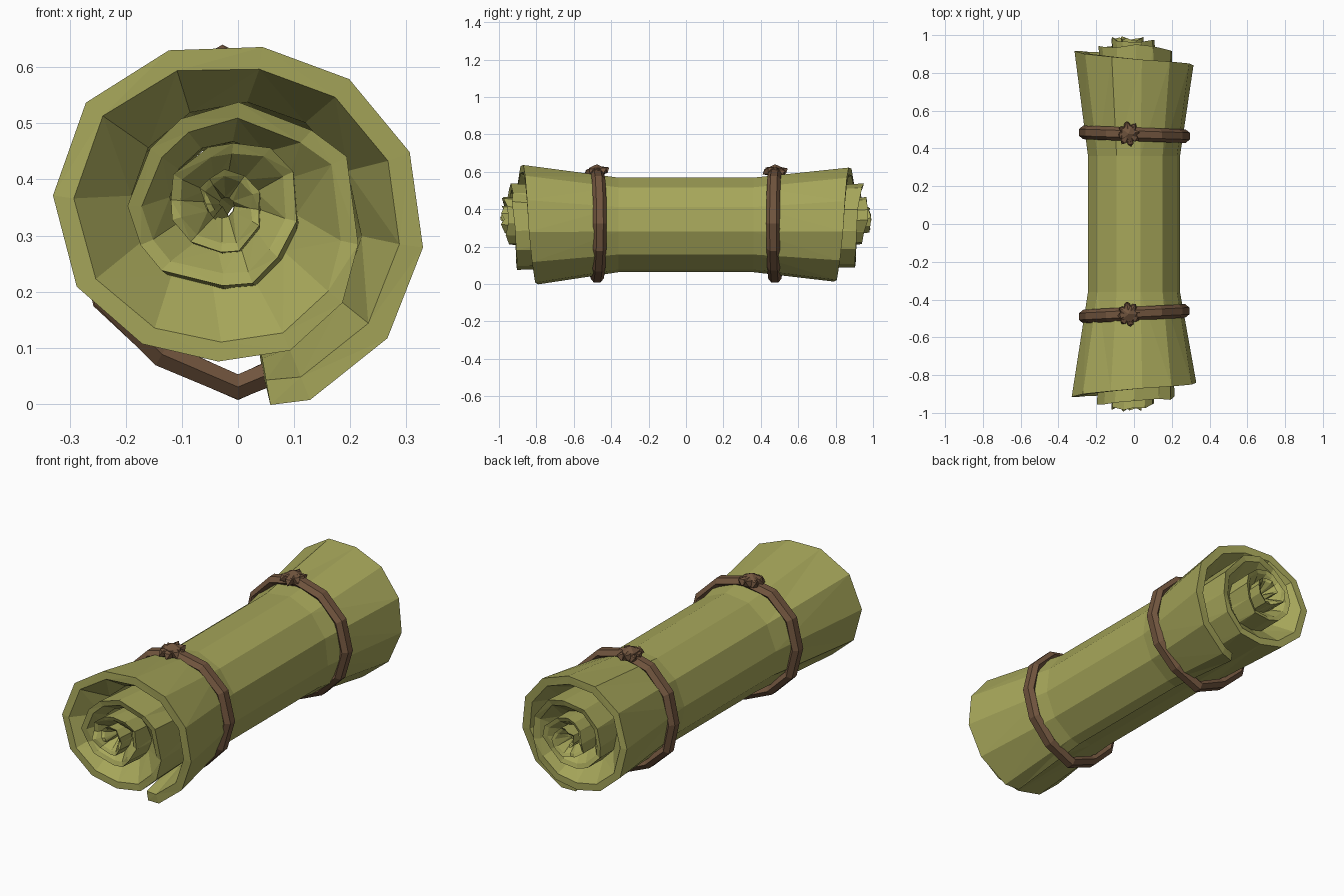
import bpy, bmesh, math, random
from mathutils import Vector, Matrix

if "Cube" in bpy.data.objects:
    bpy.data.objects.remove(bpy.data.objects["Cube"])

random.seed(4)


def material(name, col):
    m = bpy.data.materials.new(name)
    m.diffuse_color = (*col, 1)
    m.use_nodes = True
    m.node_tree.nodes["Principled BSDF"].inputs["Base Color"].default_value = m.diffuse_color
    return m


GREEN = material("olive cloth", (0.385, 0.385, 0.103))
BROWN = material("brown cord", (0.165, 0.09, 0.048))


def finish(bm, name, mat):
    bmesh.ops.recalc_face_normals(bm, faces=bm.faces)
    me = bpy.data.meshes.new(name)
    bm.to_mesh(me)
    bm.free()
    me.materials.append(mat)
    ob = bpy.data.objects.new(name, me)
    bpy.context.collection.objects.link(ob)
    return ob


def interp(table, k):
    for (a, va), (b, vb) in zip(table, table[1:]):
        if k <= b:
            return va + (vb - va) * (k - a) / (b - a)
    return table[-1][1]


def loft(bm, rings, closed):
    """Skin a row of closed vertex loops."""
    loops = [[bm.verts.new(p) for p in r] for r in rings]
    n = len(loops[0])
    pairs = list(zip(loops, loops[1:])) + ([(loops[-1], loops[0])] if closed else [])
    for a, b in pairs:
        for i in range(n):
            j = (i + 1) % n
            bm.faces.new((a[i], a[j], b[j], b[i]))
    if not closed:
        bm.faces.new(loops[0])
        bm.faces.new(loops[-1])


# Rolled mat: spiral sheet, 12 steps per turn, flaring at both ends.
# Tables map spiral step -> radius at the rim, radius in the middle, half length.
END_R = [(0, .332), (1, .343), (3, .333), (4, .33), (6, .314), (8, .344), (9, .333), (10, .31),
         (11, .277), (12, .252), (13, .248), (18, .205), (24, .15), (36, .085), (47, .03), (59, .008)]
MID_R = [(0, .246), (9, .246), (12, .222), (24, .14), (36, .07), (47, .02)]
LENGTH = [(0, .79), (3, .84), (6, .87), (9, .915), (13, .9), (18, .945), (24, .95),
          (30, .98), (36, .98), (47, .99)]
SHIFT = [(0, 0), (13, 0), (24, 1), (47, 1)]


def sheet_ring(k):
    ang = math.radians(-80 if k == 0 else -98 + 30 * k)
    thick = interp([(0, .045), (12, .035), (24, .022), (47, .01)], k)
    inner = k > 14
    c, cn = interp(SHIFT, k), interp(SHIFT, k + 12)

    def end(s):
        wob = random.uniform(-.13, .13) if inner else 0
        dr = random.uniform(-.009, .009) if inner else 0
        dy = random.uniform(-.016, .01) if inner else 0
        size = 1 if s < 0 else .955

        def at(r, y, a, c):
            return Vector((-.025 * c + r * math.cos(a), s * y, .325 + .03 * c + r * math.sin(a)))

        r, y = interp(END_R, k) * size + dr, min(1, interp(LENGTH, k) + dy)
        # valley where this layer meets the next one inwards
        rv = interp(END_R, k + 12) * size - .004
        yv = .6 if k < 3 else y - interp([(3, .15), (12, .09), (24, .06), (47, .08)], k)
        return [at(r, y, ang + wob, c), at(r - thick, y - (.008 if inner else 0), ang + wob, c),
                at(min(rv, r - thick), yv, ang, cn)]

    def mid(s, off):
        r = interp(MID_R, k) - off
        return Vector((r * math.cos(ang), s * .36, .315 + 1.04 * r * math.sin(ang) + .01 * c))

    f, b = end(-1), end(1)
    return f[::-1] + [mid(-1, 0), mid(1, 0)] + b + [mid(1, thick), mid(-1, thick)]


bm = bmesh.new()
loft(bm, [sheet_ring(k) for k in range(48)], False)
bmesh.ops.triangulate(bm, faces=bm.faces)
finish(bm, "rolled_mat", GREEN)

# Cord loops, tilted slightly, with a point sagging at the bottom
for side, tag in ((-1, "front"), (1, "back")):
    bm = bmesh.new()
    rings = []
    for i in range(12):
        a = math.radians(-90 + 30 * i)
        core = .272 + (.018 if i == 0 else 0) + random.uniform(-.004, .004)
        y0 = side * .475 + (.015 if side < 0 else -.01) * math.cos(a)
        ring = []
        for j in range(6):
            b = math.radians(60 * j + 30)
            r = core + .026 * math.cos(b)
            ring.append(Vector((r * math.cos(a), y0 + .036 * math.sin(b), .323 + r * math.sin(a))))
        rings.append(ring)
    loft(bm, rings, True)
    finish(bm, tag + "_cord", BROWN)

    # Knot: lumpy core with crossed loops of cord
    bm = bmesh.new()
    at = Matrix.Translation((-.028, side * .477, .602))
    for turn, length in ((10, .066), (55, .074), (100, .077), (145, .07)):
        size = Matrix.Diagonal((length, .028, .03, 1))
        bmesh.ops.create_icosphere(
            bm, subdivisions=1, radius=1,
            matrix=at @ Matrix.Rotation(math.radians(turn), 4, 'Z')
            @ Matrix.Rotation(math.radians(random.uniform(-12, 12)), 4, 'Y') @ size)
    bmesh.ops.create_icosphere(bm, subdivisions=1, radius=1,
                               matrix=at @ Matrix.Diagonal((.05, .05, .038, 1)))
    finish(bm, tag + "_knot", BROWN)
